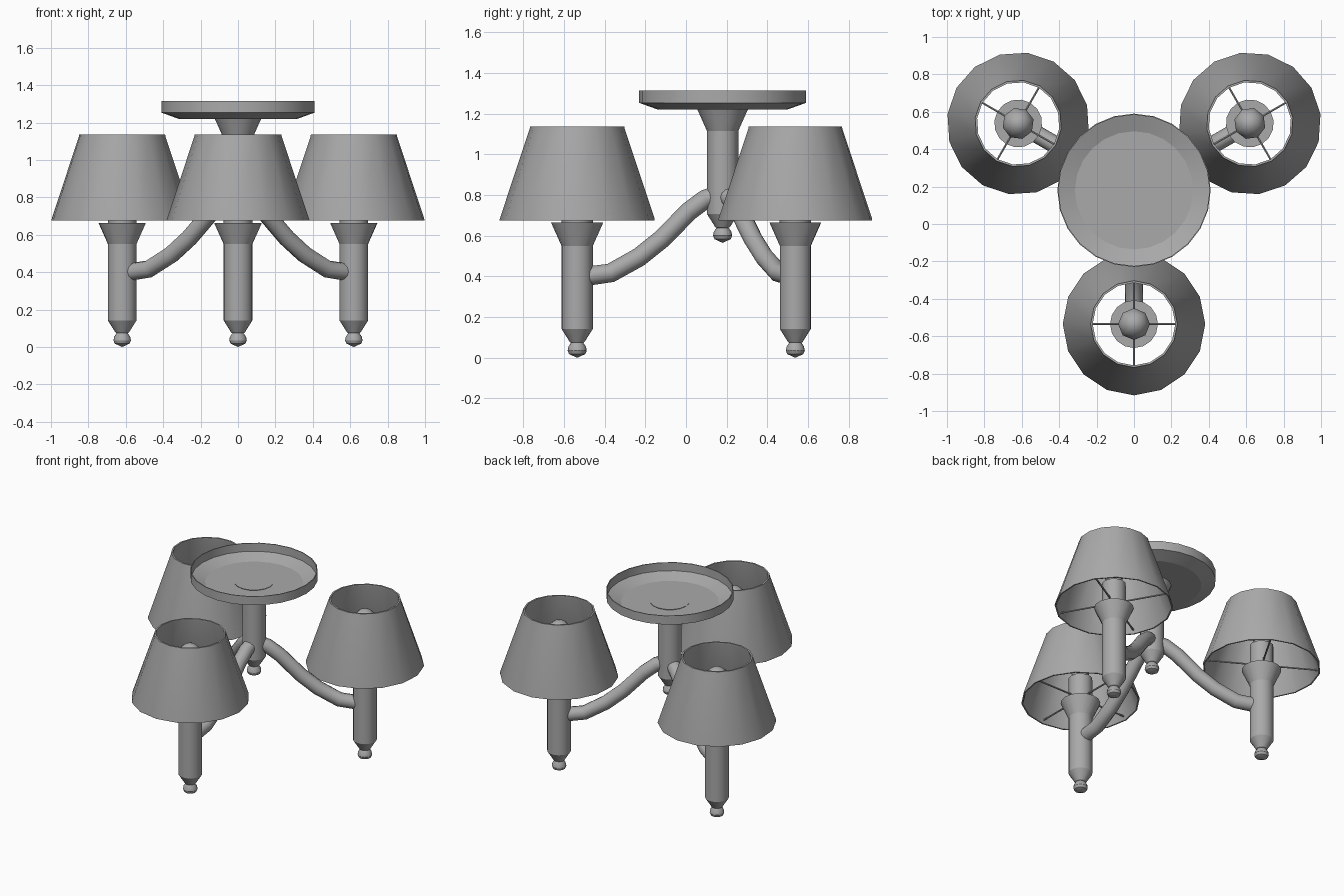
import bpy, bmesh, math
from mathutils import Vector

if "Cube" in bpy.data.objects:
    bpy.data.objects.remove(bpy.data.objects["Cube"])

CY = 0.18        # centre column position in y
REACH = 0.715    # distance from column to each lamp

# Mid-grey metal for the whole fixture
GREY = bpy.data.materials.new("mid_grey")
GREY.diffuse_color = (0.4, 0.4, 0.4, 1)
GREY.use_nodes = True
GREY.node_tree.nodes["Principled BSDF"].inputs["Base Color"].default_value = GREY.diffuse_color


def finish(name, bm, loc=(0, 0, 0), rot=0, angle=35):
    bmesh.ops.remove_doubles(bm, verts=bm.verts, dist=1e-5)
    bmesh.ops.recalc_face_normals(bm, faces=bm.faces)
    me = bpy.data.meshes.new(name)
    bm.to_mesh(me)
    bm.free()
    me.materials.append(GREY)
    ob = bpy.data.objects.new(name, me)
    bpy.context.collection.objects.link(ob)
    ob.location = loc
    ob.rotation_euler.z = rot
    bpy.ops.object.select_all(action='DESELECT')
    ob.select_set(True)
    bpy.context.view_layer.objects.active = ob
    bpy.ops.object.shade_smooth_by_angle(angle=math.radians(angle))
    return ob


def lathe(name, profile, seg, loc=(0, 0, 0), rot=0, angle=35):
    bm = bmesh.new()
    vs = [bm.verts.new((r, 0, z)) for r, z in profile]
    es = [bm.edges.new(p) for p in zip(vs, vs[1:])]
    bmesh.ops.spin(bm, geom=vs + es, cent=(0, 0, 0), axis=(0, 0, 1),
                   angle=math.tau, steps=seg, use_duplicate=False)
    return finish(name, bm, loc, rot, angle)


def tube(name, path, radius, seg, loc, rot):
    # path is (x, z) in the vertical plane
    bm = bmesh.new()
    pts = [Vector((x, 0, z)) for x, z in path]
    rings = []
    for i, p in enumerate(pts):
        t = (pts[min(i + 1, len(pts) - 1)] - pts[max(i - 1, 0)]).normalized()
        n = Vector((-t.z, 0, t.x))
        ring = []
        for k in range(seg):
            a = math.tau * k / seg
            ring.append(bm.verts.new(
                p + radius * (math.cos(a) * n + math.sin(a) * Vector((0, 1, 0)))))
        rings.append(ring)
    for a, b in zip(rings, rings[1:]):
        for k in range(seg):
            j = (k + 1) % seg
            bm.faces.new((a[k], a[j], b[j], b[k]))
    bm.faces.new(rings[0])
    bm.faces.new(rings[-1])
    return finish(name, bm, loc, rot, 50)


# Turned post with ball finial and flared cup, shared by column and lamps
POST = [(0, 0), (0.04, 0.018), (0.047, 0.035), (0.043, 0.055), (0.03, 0.074),
        (0.036, 0.077), (0.077, 0.142), (0.077, 0.55), (0.128, 0.664), (0, 0.664)]
CANDLE = [(0, 0.66), (0.077, 0.66), (0.077, 0.84), (0, 0.84)]
BULB = [(0, 0.83), (0.045, 0.84), (0.06, 0.89), (0.083, 0.95), (0.085, 0.985),
        (0.065, 1.03), (0.035, 1.055), (0, 1.065)]
# Thin-walled shade with small vertical lip, closed loop
SHADE = [(0.381, 0.675), (0.381, 0.682), (0.233, 1.127), (0.232, 1.137),
         (0.221, 1.137), (0.221, 1.127), (0.369, 0.682), (0.372, 0.675),
         (0.381, 0.675)]
# Open ceiling dish, seen from above as a hollow pan
DISH = [(0, 1.22), (0.318, 1.22), (0.41, 1.253), (0.41, 1.315),
        (0.404, 1.315), (0.404, 1.257), (0.316, 1.225), (0, 1.225)]
ARM = [(0.04, 0.795), (0.085, 0.78), (0.165, 0.72), (0.30, 0.583), (0.41, 0.495),
       (0.55, 0.417), (0.66, 0.402)]

# Centre column and canopy (column cap shows as a disc in the dish)
lathe("centre_column", POST, 16, (0, CY, 0.565), 0, 23)
lathe("ceiling_canopy", DISH, 24, (0, CY, 0), 0, 16)

# Three lamps with arms
for i in range(3):
    a = -math.pi / 2 + i * math.tau / 3
    loc = (REACH * math.cos(a), CY + REACH * math.sin(a), 0)
    tube(f"arm_{i}", ARM, 0.047, 12, (0, CY, 0), a)
    lathe(f"lamp_post_{i}", POST, 16, loc, a, 23)
    lathe(f"candle_sleeve_{i}", CANDLE, 12, loc, a)
    lathe(f"bulb_{i}", BULB, 8, loc, a, 50)
    lathe(f"shade_{i}", SHADE, 16, loc, a)
    for k in range(4):
        tube(f"shade_spoke_{i}_{k}", [(0.05, 0.7), (0.367, 0.7)], 0.006, 6,
             loc, a + k * math.pi / 2)
